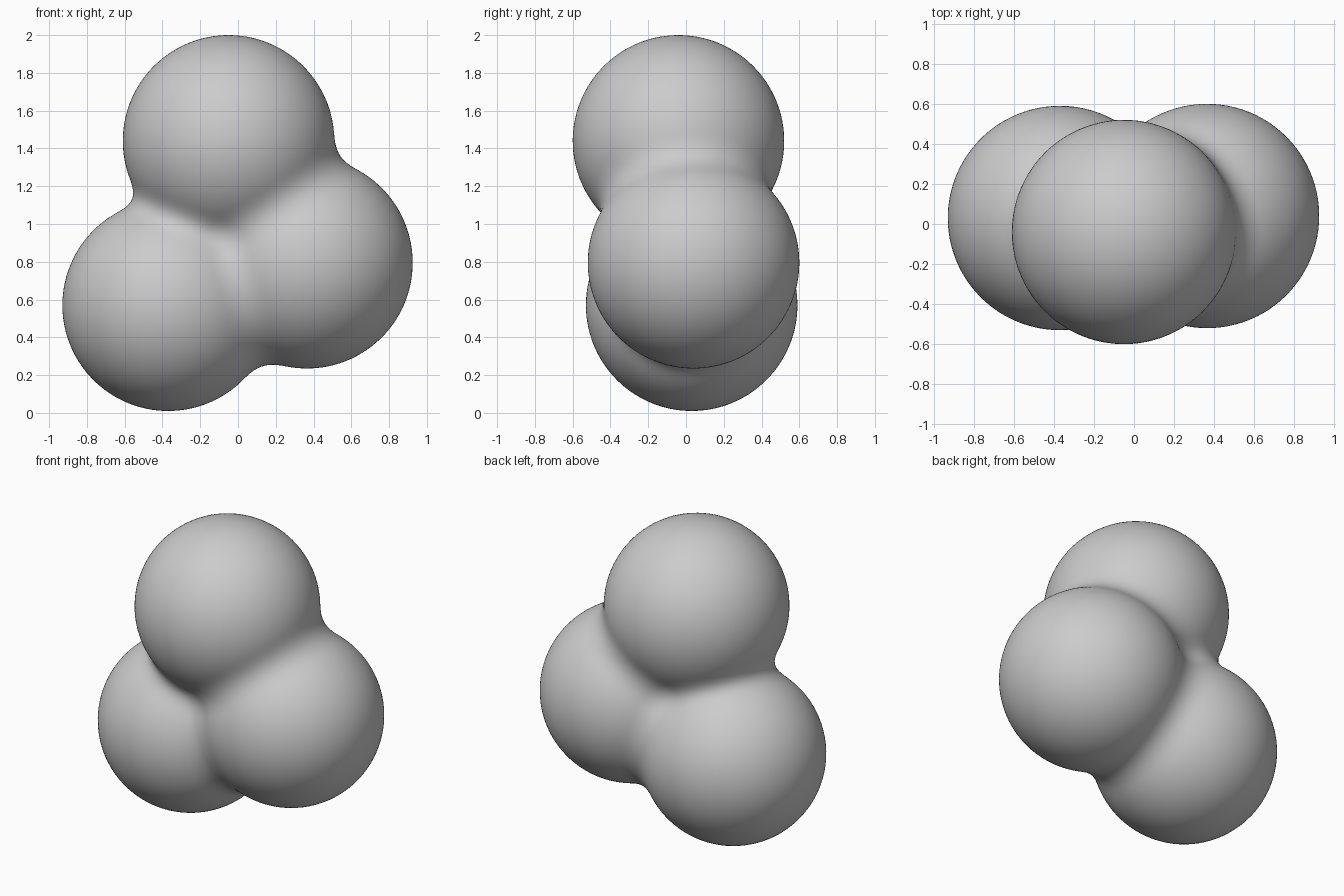
import bpy
import bmesh
from mathutils import Vector

if "Cube" in bpy.data.objects:
    bpy.data.objects.remove(bpy.data.objects["Cube"])

# Three equal balls that melt into each other
RADIUS = 0.56
BALLS = [Vector((-0.05, -0.04, 1.44)),   # top
         Vector((-0.37, 0.03, 0.57)),    # lower left
         Vector((0.365, 0.04, 0.795))]   # lower right
REACH = RADIUS / 0.78                    # influence radius of each ball
LEVEL = (1 - 0.78 ** 2) ** 3             # surface lies where the field has this value
CORE = Vector((0.0, 0.01, 0.93))         # point inside all three balls


def field(p):
    return sum(max(0.0, 1 - (p - c).length_squared / REACH ** 2) ** 3 for c in BALLS)


def surface_point(direction):
    """Outermost point of the blended surface along a ray from the core."""
    far = 1.6
    while field(CORE + direction * far) < LEVEL:
        far -= 0.04
    near, far = far, far + 0.04
    for _ in range(12):
        mid = (near + far) / 2
        if field(CORE + direction * mid) > LEVEL:
            near = mid
        else:
            far = mid
    return CORE + direction * near


# Blended body: a fine sphere pushed out onto the melted surface
bm = bmesh.new()
bmesh.ops.create_icosphere(bm, subdivisions=6, radius=1)
for v in bm.verts:
    v.co = surface_point(v.co.normalized())
for f in bm.faces:
    f.smooth = True
mesh = bpy.data.meshes.new("blended_balls")
bm.to_mesh(mesh)
bm.free()
body = bpy.data.objects.new("blended_balls", mesh)
bpy.context.collection.objects.link(body)
